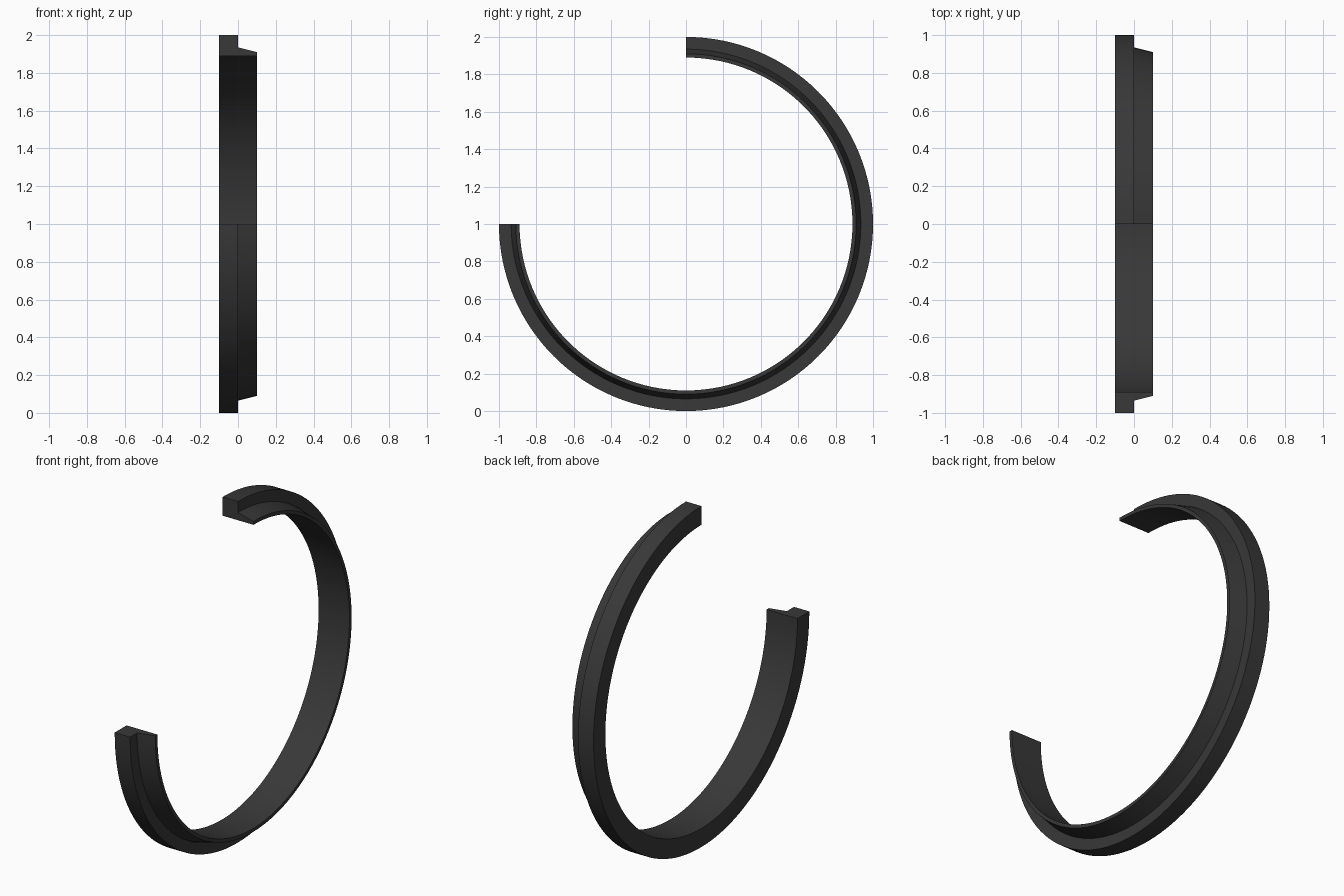
import bpy
import bmesh
from math import radians
from mathutils import Vector

cube = bpy.data.objects.get("Cube")
if cube:
    bpy.data.objects.remove(cube, do_unlink=True)

# Dark grey finish
mat = bpy.data.materials.new("charcoal")
mat.use_nodes = True
colour = (0.04, 0.04, 0.04, 1)
mat.diffuse_color = colour
mat.node_tree.nodes["Principled BSDF"].inputs["Base Color"].default_value = colour

# Cross-section as (x, radius): square rim with a tapered side flange
profile = [(-0.1, 0.89), (-0.1, 1.0), (0, 1.0),
           (0, 0.935), (0.1, 0.91), (0.1, 0.89)]

bm = bmesh.new()
section = bm.faces.new([bm.verts.new((x, 0, 1 + r)) for x, r in profile])

# Sweep three quarters of a turn: top, back, bottom, front; both ends stay capped
start_cap = section.copy()
swept = [section] + list(section.edges) + list(section.verts)
bmesh.ops.spin(bm, geom=swept, cent=Vector((0, 0, 1)), axis=Vector((-1, 0, 0)),
               angle=radians(270), steps=96, use_duplicate=False)
bmesh.ops.remove_doubles(bm, verts=bm.verts[:], dist=0.0001)
bmesh.ops.recalc_face_normals(bm, faces=bm.faces[:])

mesh = bpy.data.meshes.new("open_ring")
bm.to_mesh(mesh)
bm.free()
mesh.materials.append(mat)
ring = bpy.data.objects.new("open_ring", mesh)
bpy.context.collection.objects.link(ring)

bpy.context.view_layer.objects.active = ring
ring.select_set(True)
bpy.ops.object.shade_smooth_by_angle(angle=radians(10))
